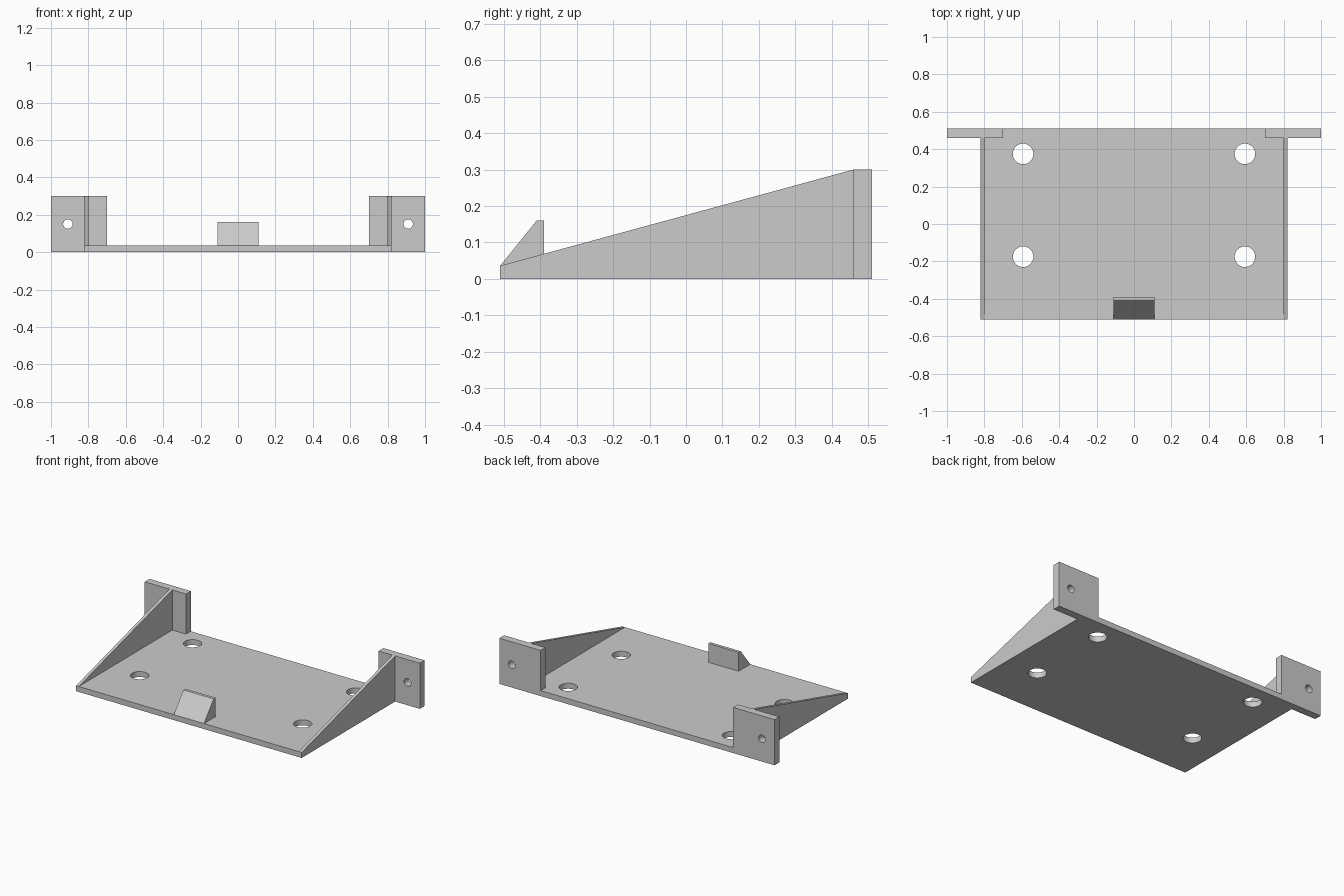
import bpy
import bmesh
from math import pi
from mathutils import Matrix, Vector

if "Cube" in bpy.data.objects:
    bpy.data.objects.remove(bpy.data.objects["Cube"])

# Main dimensions
WIDTH, DEPTH, HEIGHT, THICK = 0.82, 0.51, 0.30, 0.036
TAB_FRONT = 0.46

grey = bpy.data.materials.new("light grey")
grey.use_nodes = True
COLOUR = (0.6, 0.6, 0.6, 1)
grey.diffuse_color = COLOUR
grey.node_tree.nodes["Principled BSDF"].inputs["Base Color"].default_value = COLOUR


def add_object(name, bm):
    bmesh.ops.recalc_face_normals(bm, faces=bm.faces)
    mesh = bpy.data.meshes.new(name)
    bm.to_mesh(mesh)
    bm.free()
    mesh.materials.append(grey)
    obj = bpy.data.objects.new(name, mesh)
    bpy.context.collection.objects.link(obj)
    return obj


def prism(name, points, offset):
    """Extrude a closed outline of 3D points along an offset."""
    bm = bmesh.new()
    face = bm.faces.new([bm.verts.new(p) for p in points])
    extruded = bmesh.ops.extrude_face_region(bm, geom=[face], use_keep_orig=True)
    moved = [v for v in extruded["geom"] if isinstance(v, bmesh.types.BMVert)]
    bmesh.ops.translate(bm, verts=moved, vec=Vector(offset))
    return add_object(name, bm)


def drill(obj, centres, radius, rotation):
    """Cut round holes through a part."""
    bm = bmesh.new()
    for centre in centres:
        bmesh.ops.create_cone(bm, cap_ends=True, segments=48, radius1=radius,
                              radius2=radius, depth=0.2,
                              matrix=Matrix.Translation(centre) @ rotation)
    cutter = add_object("hole_cutter", bm)
    cutter.hide_render = True
    mod = obj.modifiers.new("holes", "BOOLEAN")
    mod.operation, mod.solver, mod.object = "DIFFERENCE", "EXACT", cutter
    bpy.ops.object.select_all(action="DESELECT")
    bpy.context.view_layer.objects.active = obj
    obj.select_set(True)
    bpy.ops.object.modifier_apply(modifier=mod.name)
    bpy.data.objects.remove(cutter)
    bpy.ops.object.shade_smooth_by_angle()


# Base plate with four screw holes
base = prism("base_plate",
             [(-WIDTH, -DEPTH, 0), (WIDTH, -DEPTH, 0), (WIDTH, DEPTH, 0), (-WIDTH, DEPTH, 0)],
             (0, 0, THICK))
drill(base, [(x, y, 0) for x in (-0.593, 0.593) for y in (-0.175, 0.375)],
      0.055, Matrix.Identity(4))

for side, s in (("left", 1), ("right", -1)):
    # Sloping side brace
    prism(side + "_brace",
          [(s * 0.8, -DEPTH, THICK), (s * 0.8, TAB_FRONT, THICK), (s * 0.8, TAB_FRONT, HEIGHT)],
          (s * (WIDTH - 0.8), 0, 0))
    # Rear mounting tab, notched around the base plate
    outline = [(0.7, THICK), (0.7, HEIGHT), (1, HEIGHT), (1, 0), (WIDTH, 0), (WIDTH, THICK)]
    tab = prism(side + "_mounting_tab", [(s * x, TAB_FRONT, z) for x, z in outline],
                (0, DEPTH - TAB_FRONT, 0))
    drill(tab, [(s * 0.91, 0.485, HEIGHT / 2)], 0.025, Matrix.Rotation(pi / 2, 4, "X"))

# Wedge-shaped front stop
wedge = [(-DEPTH, THICK), (-0.41, 0.16), (-0.39, 0.16), (-0.39, THICK)]
prism("front_stop", [(-0.11, y, z) for y, z in wedge], (0.22, 0, 0))
